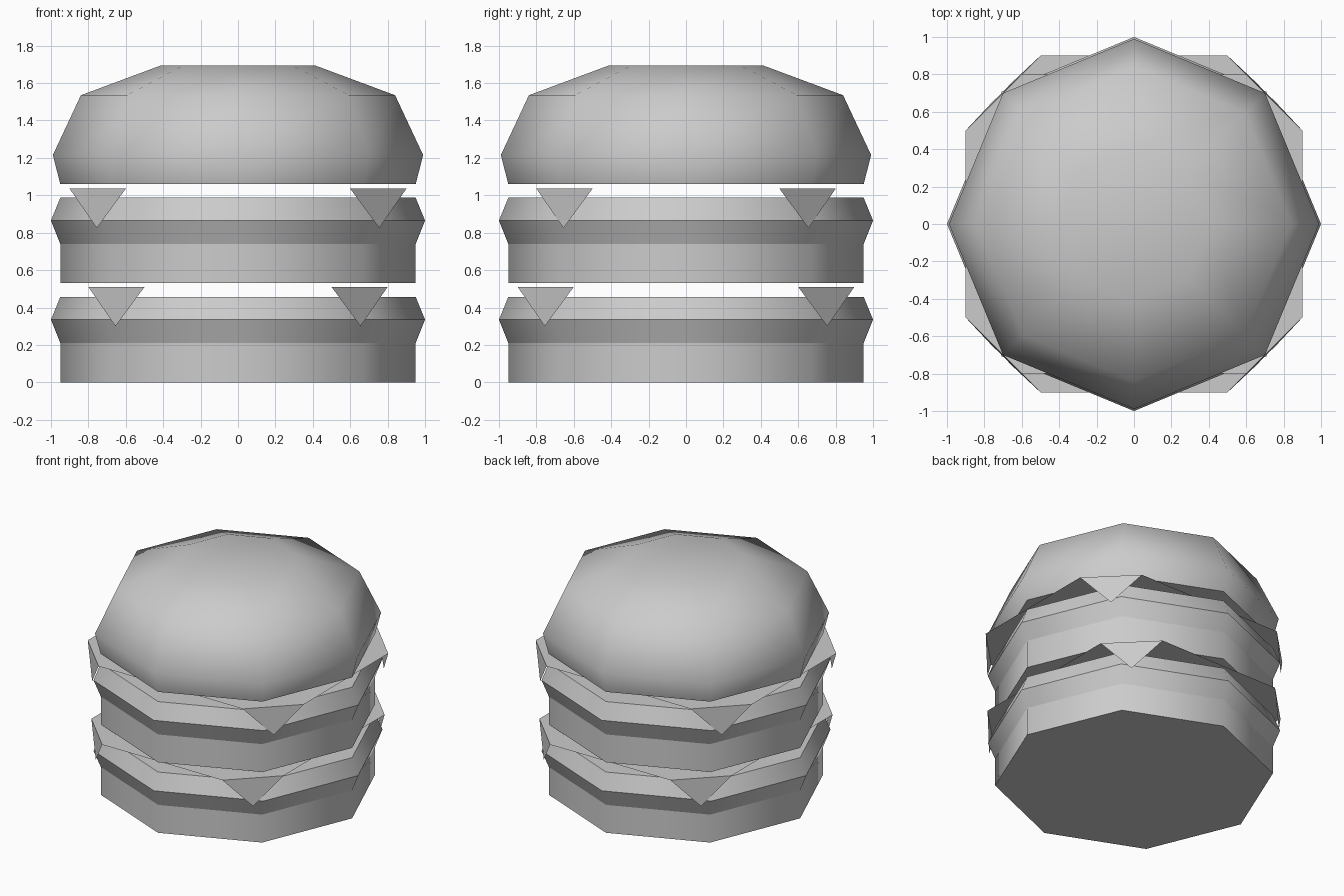
import bpy, bmesh
from math import cos, sin, tau

if "Cube" in bpy.data.objects:
    bpy.data.objects.remove(bpy.data.objects["Cube"])


def make_object(name, bm):
    bmesh.ops.recalc_face_normals(bm, faces=bm.faces)
    mesh = bpy.data.meshes.new(name)
    bm.to_mesh(mesh)
    bm.free()
    obj = bpy.data.objects.new(name, mesh)
    bpy.context.collection.objects.link(obj)
    return obj


def octagon_stack(name, profile, sharp_rings, sides=8):
    """Capped octagonal solid from (radius, z) rings; listed rings keep hard edges."""
    bm = bmesh.new()
    rings = [[bm.verts.new((r * cos(tau * i / sides), r * sin(tau * i / sides), z))
              for i in range(sides)] for r, z in profile]
    for a, b in zip(rings, rings[1:]):
        for i in range(sides):
            j = (i + 1) % sides
            bm.faces.new((a[i], a[j], b[j], b[i]))
    bm.faces.new(rings[0])
    bm.faces.new(rings[-1])
    for f in bm.faces:
        f.smooth = True
    for k in sharp_rings:
        ring = rings[k]
        for i in range(sides):
            bm.edges.get((ring[i], ring[(i + 1) % sides])).smooth = False
    return make_object(name, bm)


def cheese_slice(name, hx, hy, z, fold=0.3, drop=0.21):
    """Thin rectangular slice with its four corners folded down."""
    bm = bmesh.new()
    outline = []
    for sx, sy in ((1, 1), (-1, 1), (-1, -1), (1, -1)):
        a = bm.verts.new((sx * hx, sy * (hy - fold), z))
        b = bm.verts.new((sx * (hx - fold), sy * hy, z))
        m = fold / 2 - 0.005
        tip = bm.verts.new((sx * (hx - m), sy * (hy - m), z - drop))
        bm.faces.new((a, b, tip))
        outline += [a, b] if sx * sy > 0 else [b, a]
    bm.faces.new(outline)
    return make_object(name, bm)


# Two layers of bun, patty and cheese
for label, z, hx, hy, cheese_z in (("lower", 0.0, 0.8, 0.9, 0.51),
                                   ("upper", 0.53, 0.9, 0.8, 1.035)):
    octagon_stack(label + "_bun", [(0.95, z), (0.95, z + 0.21)], (0, 1))
    octagon_stack(label + "_patty",
                  [(0.95, z + 0.21), (1.0, z + 0.335), (0.95, z + 0.457)], (0, 1, 2))
    cheese_slice(label + "_cheese", hx, hy, cheese_z)

# Domed top bun
octagon_stack("top_bun", [(0.95, 1.06), (0.99, 1.215), (0.84, 1.535), (0.41, 1.695)], (0,))
